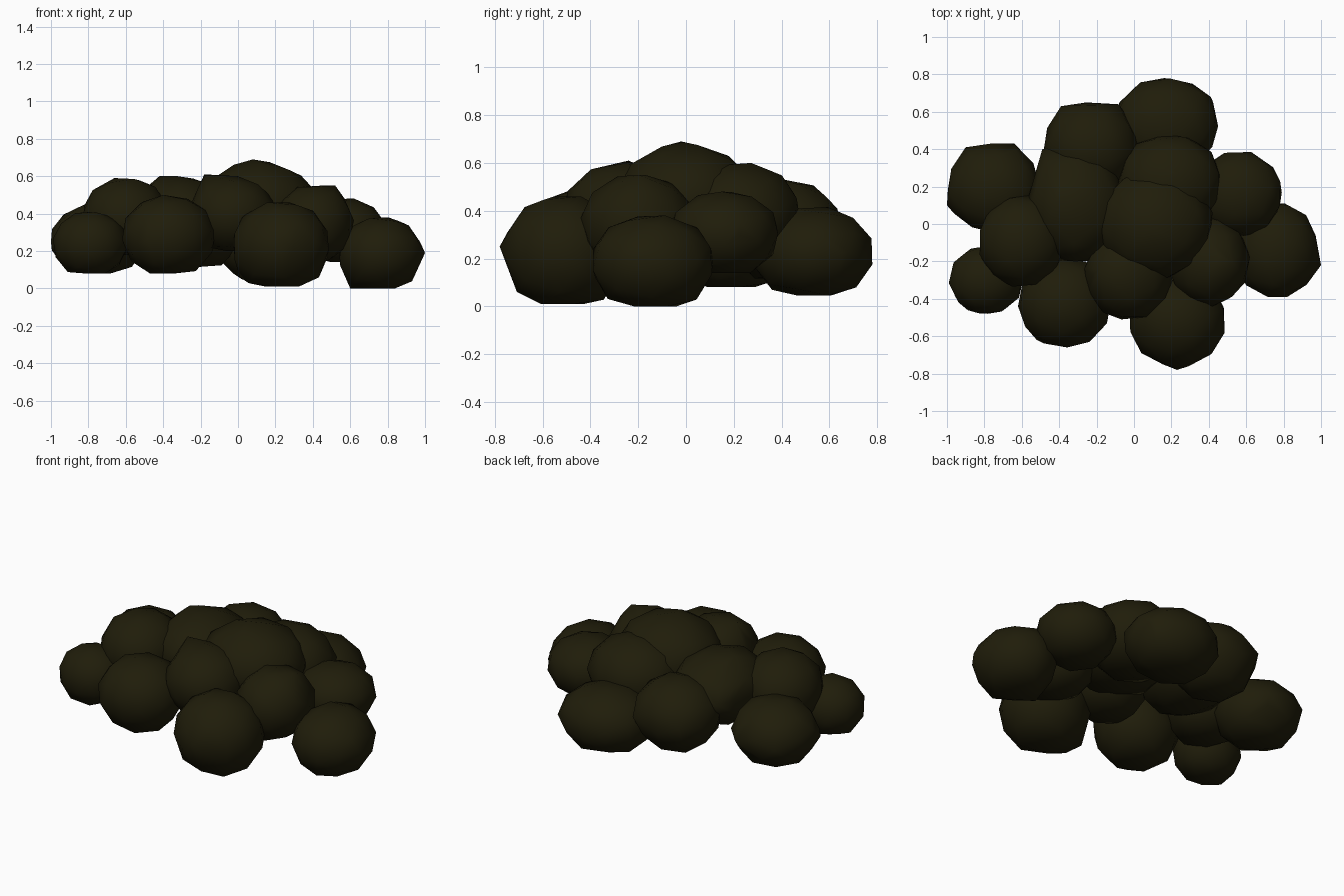
import bpy
import bmesh
import random
from mathutils import Euler, Vector

random.seed(4)

default_cube = bpy.data.objects.get("Cube")
if default_cube:
    bpy.data.objects.remove(default_cube, do_unlink=True)

# One dark olive foliage colour
OLIVE = (0.014, 0.012, 0.003, 1.0)
leaf_material = bpy.data.materials.new("dark_olive_leaf")
leaf_material.use_nodes = True
leaf_material.diffuse_color = OLIVE
shader = leaf_material.node_tree.nodes["Principled BSDF"]
shader.inputs["Base Color"].default_value = OLIVE
shader.inputs["Roughness"].default_value = 1.0


def ball_points(half_size):
    """Points of a randomly turned low-poly ball with a flattened underside."""
    ball = bmesh.new()
    bmesh.ops.create_icosphere(ball, subdivisions=2, radius=1.0)
    turn = Euler([random.uniform(-0.5, 0.5) for _ in range(3)]).to_matrix()
    turned = [turn @ v.co for v in ball.verts]
    ball.free()
    low = [min(p[i] for p in turned) for i in range(3)]
    high = [max(p[i] for p in turned) for i in range(3)]
    points = []
    for p in turned:
        fitted = [2 * (p[i] - low[i]) / (high[i] - low[i]) - 1
                  for i in range(3)]
        if fitted[2] < 0:
            fitted[2] = max(-1, 1.15 * fitted[2])
        points.append(Vector([f * h for f, h in zip(fitted, half_size)]))
    return points


def leaf_clump(name, centre, half_size, *corners):
    """Ball and its jutting corners wrapped in one convex skin."""
    bm = bmesh.new()
    for point in ball_points(half_size):
        bm.verts.new(point)
    for corner in corners:
        bm.verts.new(Vector(corner) - Vector(centre))
    bmesh.ops.convex_hull(bm, input=bm.verts[:])
    loose = [v for v in bm.verts if not v.link_faces]
    bmesh.ops.delete(bm, geom=loose, context='VERTS')
    bmesh.ops.recalc_face_normals(bm, faces=bm.faces[:])
    for face in bm.faces:
        face.smooth = True

    mesh = bpy.data.meshes.new(name)
    bm.to_mesh(mesh)
    bm.free()
    mesh.materials.append(leaf_material)
    clump = bpy.data.objects.new(name, mesh)
    clump.location = centre
    bpy.context.collection.objects.link(clump)


# Name, centre, half size, then any jutting corners
CLUMPS = [
    # Low outer ring
    ("left_end_clump", (0.76, -0.14, 0.19), (0.22, 0.25, 0.19),
     (1, -0.22, 0.19), (0.6, -0.15, 0), (0.86, -0.1, 0.36)),
    ("front_left_clump", (0.23, -0.51, 0.235), (0.255, 0.25, 0.225),
     (0.23, -0.78, 0.25), (0.01, -0.45, 0.06)),
    ("front_right_clump", (-0.37, -0.42, 0.29), (0.25, 0.24, 0.21),
     (-0.52, -0.62, 0.25)),
    ("small_right_clump", (-0.79, -0.3, 0.245), (0.2, 0.18, 0.165)),
    ("right_end_clump", (-0.75, 0.19, 0.265), (0.245, 0.24, 0.185),
     (-0.9, 0.41, 0.25), (-1, 0.1, 0.25), (-0.64, 0.43, 0.25)),
    ("back_right_clump", (-0.23, 0.41, 0.325), (0.255, 0.24, 0.21),
     (-0.39, 0.63, 0.33), (-0.08, 0.64, 0.33)),
    ("back_clump", (0.17, 0.53, 0.23), (0.28, 0.25, 0.185),
     (0.41, 0.68, 0.23)),
    ("back_left_clump", (0.56, 0.16, 0.31), (0.23, 0.225, 0.17),
     (0.78, 0.22, 0.3)),
    # Raised inner ring
    ("inner_right_clump", (-0.6, -0.09, 0.385), (0.225, 0.245, 0.205)),
    ("inner_back_right_clump", (-0.31, 0.1, 0.4), (0.265, 0.3, 0.2),
     (-0.42, 0.12, 0.6), (-0.49, 0.4, 0.42)),
    ("inner_front_clump", (-0.03, -0.27, 0.4), (0.235, 0.24, 0.2),
     (-0.18, -0.24, 0.61)),
    ("inner_left_clump", (0.4, -0.2, 0.35), (0.22, 0.24, 0.2),
     (0.52, -0.2, 0.55)),
    ("inner_back_clump", (0.19, 0.22, 0.39), (0.28, 0.26, 0.21),
     (0.2, 0.28, 0.595)),
    # Crown
    ("top_clump", (0.11, 0, 0.45), (0.31, 0.29, 0.225),
     (0.08, -0.02, 0.69)),
]

for clump in CLUMPS:
    leaf_clump(*clump)
